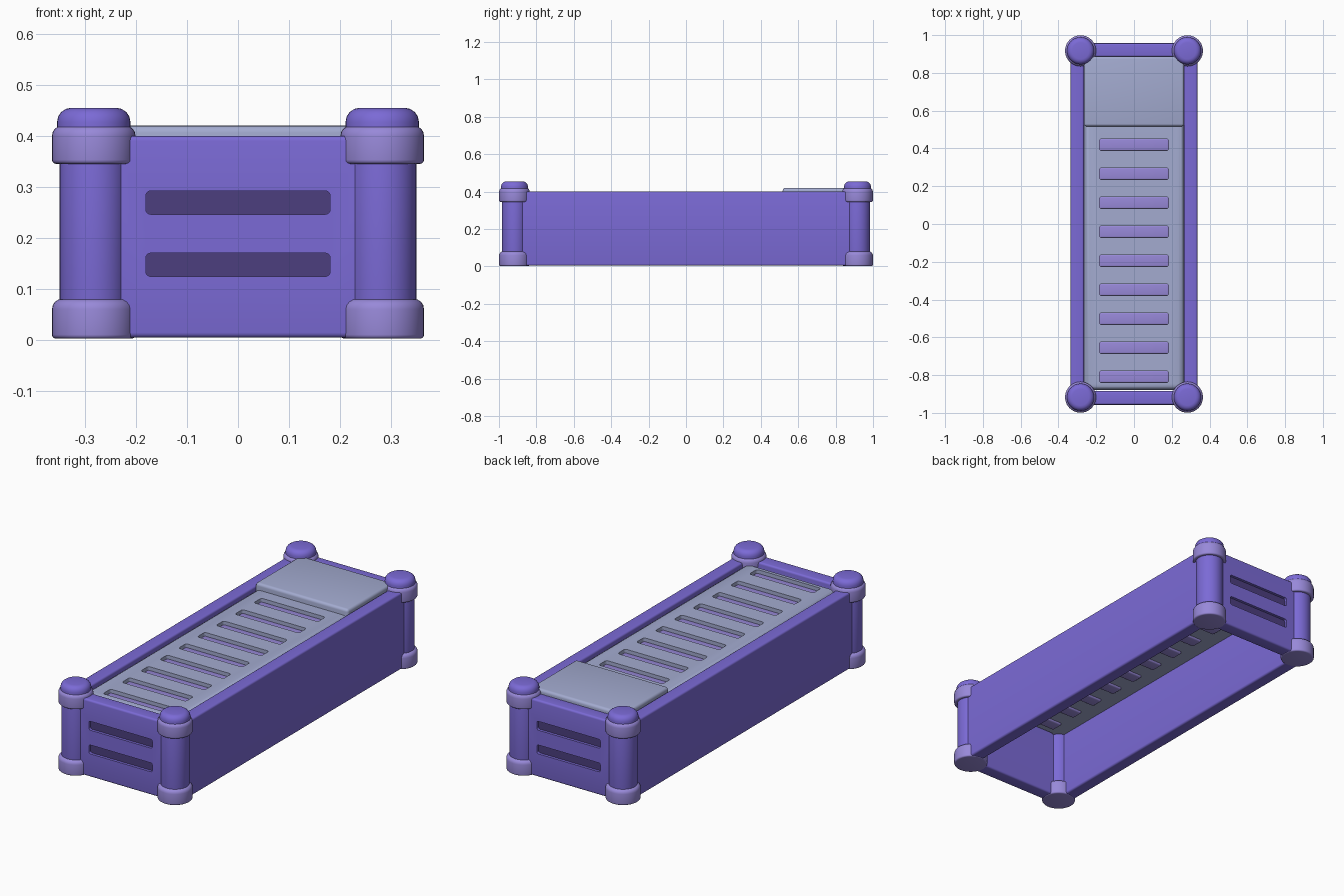
import bpy, bmesh, math
from mathutils import Vector

if "Cube" in bpy.data.objects:
    bpy.data.objects.remove(bpy.data.objects["Cube"])


def material(name, rgb):
    lin = [((c / 255 + 0.055) / 1.055) ** 2.4 for c in rgb] + [1]
    m = bpy.data.materials.new(name)
    m.use_nodes = True
    m.diffuse_color = lin
    m.node_tree.nodes["Principled BSDF"].inputs["Base Color"].default_value = lin
    return m


purple = material("purple", (123, 106, 214))
lilac = material("lilac", (152, 137, 217))
dark = material("dark purple", (76, 62, 126))
grey = material("blue grey", (163, 171, 208))


def finish(name, bm, mat):
    bmesh.ops.recalc_face_normals(bm, faces=bm.faces)
    mesh = bpy.data.meshes.new(name)
    bm.to_mesh(mesh)
    bm.free()
    mesh.materials.append(mat)
    obj = bpy.data.objects.new(name, mesh)
    bpy.context.collection.objects.link(obj)
    smooth(obj)
    return obj


def activate(obj):
    bpy.ops.object.select_all(action='DESELECT')
    obj.select_set(True)
    bpy.context.view_layer.objects.active = obj


def smooth(obj):
    activate(obj)
    bpy.ops.object.shade_smooth_by_angle(angle=math.radians(35))


def box(name, center, size, mat, bevel=0.0, pick=lambda d, m: True):
    """Box with rounded edges; pick(direction, midpoint) selects the edges."""
    bm = bmesh.new()
    bmesh.ops.create_cube(bm, size=1)
    for v in bm.verts:
        v.co = Vector(a * s + c for a, s, c in zip(v.co, size, center))
    if bevel:
        edges = [e for e in bm.edges
                 if pick((e.verts[1].co - e.verts[0].co).normalized(),
                         (e.verts[0].co + e.verts[1].co) / 2 - Vector(center))]
        bmesh.ops.bevel(bm, geom=edges, offset=bevel, segments=4,
                        profile=0.5, affect='EDGES')
    return finish(name, bm, mat)


def lathe(name, x, y, profile, mat, steps=40):
    bm = bmesh.new()
    verts = [bm.verts.new((x + r, y, z)) for r, z in profile]
    edges = [bm.edges.new(p) for p in zip(verts, verts[1:])]
    bmesh.ops.spin(bm, geom=verts + edges, cent=(x, y, 0), axis=(0, 0, 1),
                   angle=math.tau, steps=steps)
    bmesh.ops.remove_doubles(bm, verts=bm.verts, dist=0.0001)
    return finish(name, bm, mat)


def rounded(r, z0, z1, b0, b1):
    """Closed lathe profile with rounded lower and upper rims."""
    arc = [math.radians(a) for a in (0, 22.5, 45, 67.5, 90)]
    low = [(r - b0 + b0 * math.sin(a), z0 + b0 - b0 * math.cos(a)) for a in arc]
    top = [(r - b1 + b1 * math.cos(a), z1 - b1 + b1 * math.sin(a)) for a in arc]
    return [(0, z0)] + low + top + [(0, z1)]


def cut(obj, cutter):
    cutter.hide_render = True
    activate(obj)
    mod = obj.modifiers.new("slot", 'BOOLEAN')
    mod.operation = 'DIFFERENCE'
    mod.solver = 'EXACT'
    mod.object = cutter
    bpy.ops.object.modifier_apply(modifier=mod.name)
    bpy.data.objects.remove(cutter)


# corner posts with collars and caps
for sx, side in ((1, "left"), (-1, "right")):
    for sy, end in ((-1, "front"), (1, "back")):
        x, y, tag = sx * 0.283, sy * 0.917, f"{end}_{side}"
        lathe(f"post_{tag}", x, y, rounded(0.067, 0.04, 0.4, 0.002, 0.002), purple)
        lathe(f"lower_collar_{tag}", x, y, rounded(0.082, 0.002, 0.08, 0.008, 0.02), lilac)
        lathe(f"upper_collar_{tag}", x, y, rounded(0.082, 0.345, 0.42, 0.008, 0.02), lilac)
        lathe(f"cap_{tag}", x, y, rounded(0.072, 0.39, 0.455, 0.005, 0.028), purple)

    # long side rails
    box(f"side_rail_{side}", (sx * 0.3, 0, 0.202), (0.07, 1.83, 0.396), purple, 0.01,
        lambda d, m: abs(d.y) > 0.9)

# end boards with two recessed dark slots each
for sy, end in ((-1, "front"), (1, "back")):
    board = box(f"end_board_{end}", (0, sy * 0.921, 0.202), (0.56, 0.072, 0.396),
                purple, 0.01, lambda d, m: abs(d.x) > 0.9)
    for i, z in enumerate((0.147, 0.269)):
        slot = box("slot_cutter", (0, sy * 0.957, z), (0.362, 0.036, 0.046), purple,
                   0.01, lambda d, m: abs(d.y) > 0.9)
        cut(board, slot)
        box(f"slot_floor_{end}_{i}", (0, sy * 0.94, z), (0.362, 0.006, 0.046), dark)
    smooth(board)

# base panel with rounded top rim and slotted slats
panel = box("base_panel", (0, 0.004, 0.366), (0.532, 1.766, 0.042), grey, 0.03,
            lambda d, m: m.z > 0.01)
for i in range(9):
    y = 0.42 - 0.1535 * i
    cut(panel, box("slat_cutter", (0, y, 0.37), (0.366, 0.062, 0.1), grey, 0.012,
                   lambda d, m: abs(d.z) > 0.9))
    box(f"slat_{i}", (0, y, 0.352), (0.37, 0.066, 0.036), lilac, 0.008)
smooth(panel)

# raised head pad
box("head_pad", (0, 0.702, 0.39), (0.53, 0.37, 0.06), grey, 0.014,
    lambda d, m: m.z > 0.01 or abs(d.z) > 0.9)
